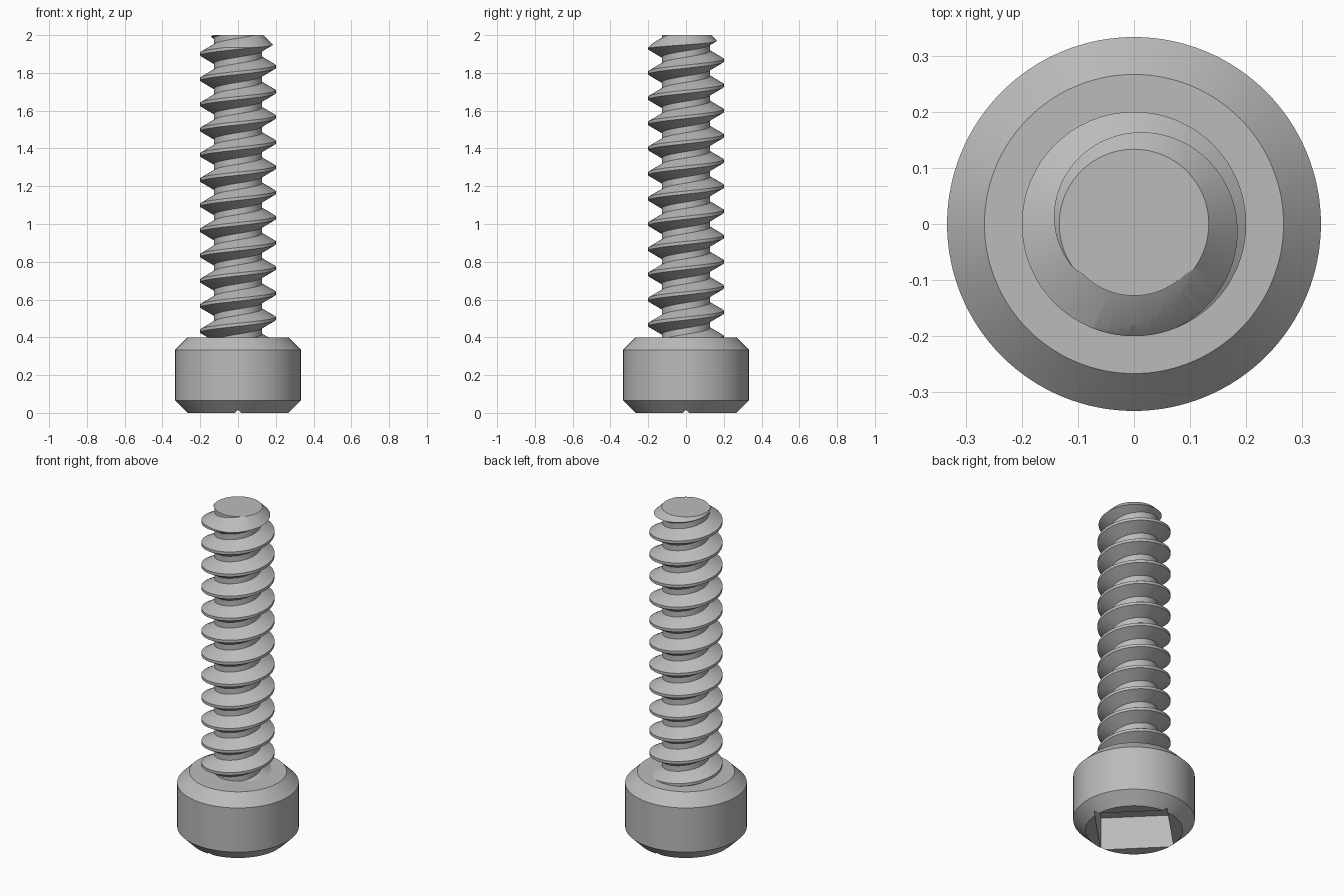
import bpy, bmesh
from math import cos, sin, pi, radians
from mathutils import Matrix

old = bpy.data.objects.get("Cube")
if old:
    bpy.data.objects.remove(old, do_unlink=True)

SEGMENTS = 128
PITCH = 0.4 / 3
MAJOR = 0.2
MINOR = MAJOR - 0.5413 * PITCH
CHAMFER = 0.2 / 3
HEAD_R = 1 / 3
HEAD_H = 0.4
LENGTH = 2.0

steel = bpy.data.materials.new("grey steel")
steel.use_nodes = True
colour = (0.5, 0.5, 0.5, 1)
steel.diffuse_color = colour
steel.node_tree.nodes["Principled BSDF"].inputs["Base Color"].default_value = colour


def make_object(name, bm):
    bmesh.ops.recalc_face_normals(bm, faces=bm.faces)
    mesh = bpy.data.meshes.new(name)
    bm.to_mesh(mesh)
    bm.free()
    mesh.materials.append(steel)
    obj = bpy.data.objects.new(name, mesh)
    bpy.context.collection.objects.link(obj)
    return obj


def lathe(name, profile):
    """Revolve (radius, height) points into a solid with flat ends."""
    bm = bmesh.new()
    rings = []
    for r, z in profile:
        angles = [2 * pi * i / SEGMENTS for i in range(SEGMENTS)]
        rings.append([bm.verts.new((r * cos(a), r * sin(a), z)) for a in angles])
    for low, high in zip(rings, rings[1:]):
        for i in range(SEGMENTS):
            j = (i + 1) % SEGMENTS
            bm.faces.new((low[i], low[j], high[j], high[i]))
    bm.faces.new(rings[0])
    bm.faces.new(rings[-1])
    return make_object(name, bm)


def helix_thread(name, start, turns):
    """Right-hand thread: crest and root flats wound up the axis, ends closed."""
    bm = bmesh.new()
    profile = [(MAJOR, -1 / 16), (MAJOR, 1 / 16), (MINOR, 3 / 8), (MINOR, 5 / 8)]
    n = len(profile)
    levels = turns * n
    columns = []
    for i in range(SEGMENTS):
        a = 2 * pi * i / SEGMENTS
        column = []
        # the first column also closes the last one, a turn higher
        for k in range(levels + (n if i == 0 else 0)):
            r, offset = profile[k % n]
            z = start + PITCH * (i / SEGMENTS + k // n + offset)
            column.append(bm.verts.new((r * cos(a), r * sin(a), z)))
        columns.append(column)
    columns.append(columns[0][n:])
    for left, right in zip(columns, columns[1:]):
        for k in range(levels - 1):
            bm.faces.new((left[k], right[k], right[k + 1], left[k + 1]))
    # close both ends with fans around the axis
    middle = start + PITCH * turns / 2
    rim = [e for e in bm.edges if e.is_boundary]
    bottom = bm.verts.new((0, 0, start + PITCH / 2))
    top = bm.verts.new((0, 0, start + PITCH * turns))
    for e in rim:
        a, b = e.verts
        bm.faces.new((a, b, bottom if a.co.z < middle else top))
    return make_object(name, bm)


def finish(obj, cutter, operation):
    """Apply a boolean, drop the cutter and smooth the round faces."""
    mod = obj.modifiers.new("cut", "BOOLEAN")
    mod.operation = operation
    mod.solver = "EXACT"
    mod.object = cutter
    bpy.ops.object.select_all(action="DESELECT")
    obj.select_set(True)
    bpy.context.view_layer.objects.active = obj
    bpy.ops.object.modifier_apply(modifier=mod.name)
    bpy.data.objects.remove(cutter, do_unlink=True)
    bpy.ops.object.shade_smooth_by_angle(angle=radians(25))


# head with chamfered rims and a square drive socket, corners on the axes
head = lathe("head", [
    (HEAD_R - CHAMFER, 0), (HEAD_R, CHAMFER),
    (HEAD_R, HEAD_H - CHAMFER), (HEAD_R - CHAMFER, HEAD_H)])
bm = bmesh.new()
bmesh.ops.create_cube(bm, size=0.4, matrix=Matrix.Rotation(pi / 4, 4, "Z"))
finish(head, make_object("socket_cutter", bm), "DIFFERENCE")

# threaded shaft, trimmed to a flat tip with a chamfer
shaft = helix_thread("threaded_shaft", 0.5 - 3 * PITCH, 17)
blank = lathe("shaft_blank", [
    (0.25, HEAD_H - 0.03), (0.25, LENGTH - 0.25 + MAJOR - CHAMFER),
    (MAJOR - CHAMFER, LENGTH)])
finish(shaft, blank, "INTERSECT")
